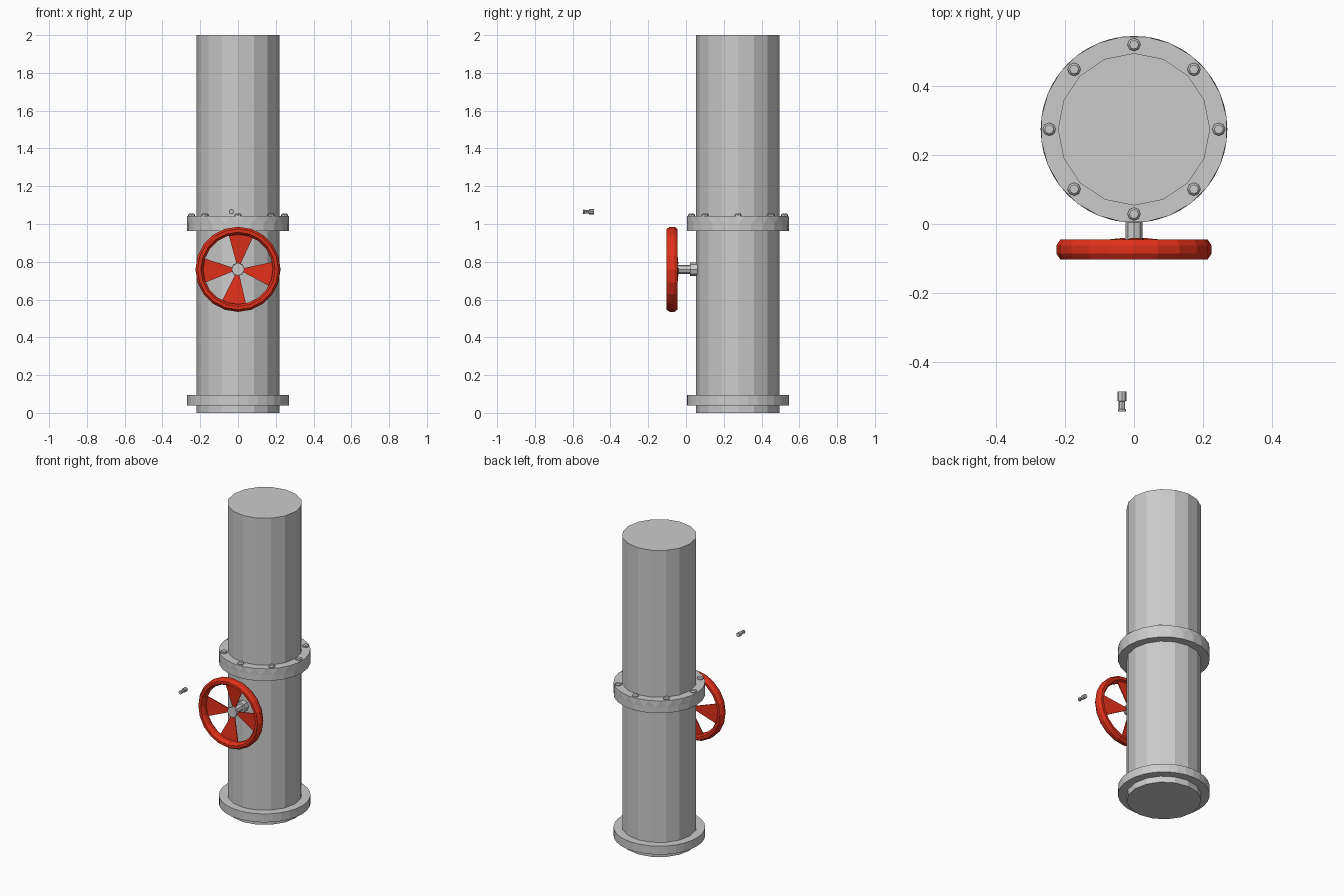
import bpy, math
from mathutils import Matrix, Vector

if "Cube" in bpy.data.objects:
    bpy.data.objects.remove(bpy.data.objects["Cube"])

PY = 0.275  # pipe axis y


def mesh_object(name, verts, faces, mat=None):
    me = bpy.data.meshes.new(name)
    me.from_pydata(verts, [], faces)
    me.validate()
    ob = bpy.data.objects.new(name, me)
    bpy.context.collection.objects.link(ob)
    if mat:
        me.materials.append(mat)
    return ob


def lathe(name, profile, sides, matrix, caps=True, closed=False, twist=None, mat=None):
    """Spin (radius, height) points about local z; twist offsets rings by part of a step."""
    verts, faces, n = [], [], len(profile)
    for k, (r, h) in enumerate(profile):
        for i in range(sides):
            a = 2 * math.pi * (i + (twist[k] if twist else 0)) / sides
            verts.append(matrix @ Vector((r * math.cos(a), r * math.sin(a), h)))
    for k in range(n if closed else n - 1):
        lo, hi = k * sides, ((k + 1) % n) * sides
        for i in range(sides):
            j = (i + 1) % sides
            if twist and twist[k] != twist[k + 1]:
                faces += [(lo + i, lo + j, hi + i), (lo + j, hi + j, hi + i)]
            else:
                faces.append((lo + i, lo + j, hi + j, hi + i))
    if caps:
        faces.append(tuple(reversed(range(sides))))
        faces.append(tuple(range((n - 1) * sides, n * sides)))
    return mesh_object(name, verts, faces, mat)


red = bpy.data.materials.new("red_paint")
red.diffuse_color = (0.75, 0.03, 0.01, 1)
red.use_nodes = True
red.node_tree.nodes["Principled BSDF"].inputs["Base Color"].default_value = red.diffuse_color

axis = Matrix.Translation((0, PY, 0))

# Pipe and flanges
lathe("pipe", [(0.221, 0), (0.221, 1.0), (0.221, 2.0)], 16, axis)
lathe("lower_flange", [(0.271, 0.04), (0.271, 0.095)], 32, axis)
lathe("upper_flange", [(0.271, 0.962), (0.271, 1.0), (0.271, 1.042)], 24, axis, twist=[0, 0, 0.5])

# Ring of bolts in the upper flange
for i in range(8):
    a = i * math.pi / 4
    m = Matrix.Translation((0.246 * math.cos(a), PY + 0.246 * math.sin(a), 1.04))
    lathe(f"flange_bolt_{i + 1}", [(0.019, 0), (0.019, 0.009), (0.013, 0.015)], 8, m)

# Loose bolt lying in front of the pipe, axis along y
loose = Matrix.Translation((-0.035, -0.545, 1.065)) @ Matrix.Rotation(-math.pi / 2, 4, 'X')
lathe("loose_bolt", [(0.012, 0), (0.012, 0.006), (0.0095, 0.008), (0.0095, 0.03),
                     (0.0135, 0.031), (0.0135, 0.058)], 8, loose)

# Valve stem with its collar; local z runs back towards the pipe
wheel = Matrix.Translation((0, -0.074, 0.76)) @ Matrix.Rotation(-math.pi / 2, 4, 'X')
lathe("valve_stem", [(0.034, 0.012), (0.034, 0.026), (0.024, 0.028), (0.024, 0.094),
                     (0.036, 0.095), (0.036, 0.14)], 8, wheel)

# Handwheel rim with an octagonal section
section = []
for k in range(8):
    a = 2 * math.pi * (k + 0.5) / 8
    section.append((0.205 + 0.022 * math.cos(a), 0.032 * math.sin(a)))
lathe("handwheel_rim", section, 20, wheel, caps=False, closed=True, mat=red)

# Four dished wedge spokes
for i, centre in enumerate((85, -8, -97, 182)):
    verts = []
    for back in (0, 0.006):
        for r, h in ((0.028, 0.028), (0.198, 0.01)):
            for d in (-20, 0, 20):
                a = math.radians(-(centre + d))
                verts.append(wheel @ Vector((r * math.cos(a), r * math.sin(a), h + back)))
    faces = [(0, 1, 4, 3), (1, 2, 5, 4), (6, 9, 10, 7), (7, 10, 11, 8),
             (0, 3, 9, 6), (2, 8, 11, 5), (0, 6, 7, 1), (1, 7, 8, 2),
             (3, 4, 10, 9), (4, 5, 11, 10)]
    mesh_object(f"handwheel_spoke_{i + 1}", verts, faces, red)
